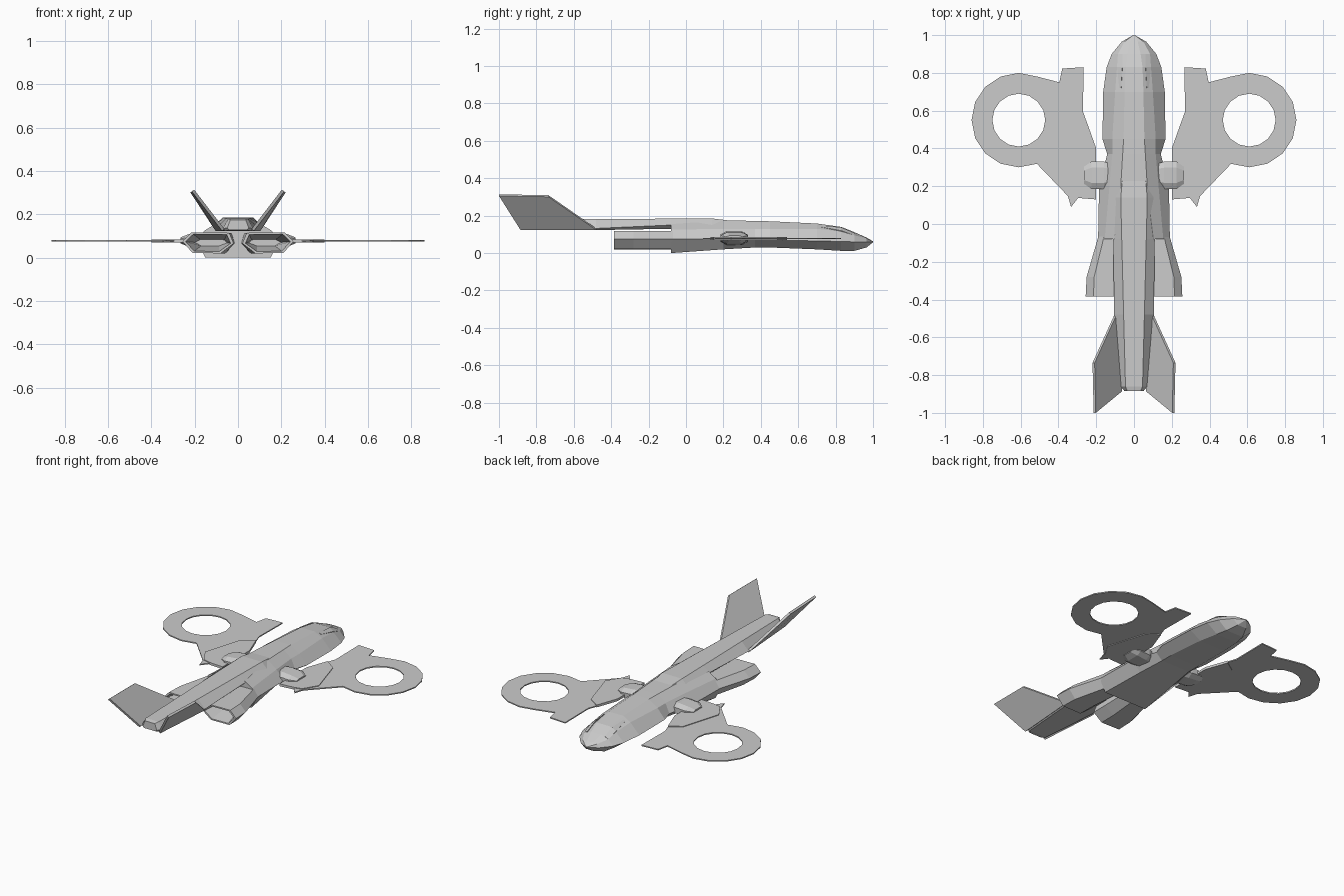
import bpy, bmesh, math
from mathutils import Vector

if "Cube" in bpy.data.objects:
    bpy.data.objects.remove(bpy.data.objects["Cube"])


def finish(name, bm, mirror=False):
    bmesh.ops.remove_doubles(bm, verts=bm.verts, dist=0.0005)
    bmesh.ops.recalc_face_normals(bm, faces=bm.faces)
    mesh = bpy.data.meshes.new(name)
    bm.to_mesh(mesh)
    bm.free()
    ob = bpy.data.objects.new(name, mesh)
    bpy.context.collection.objects.link(ob)
    if mirror:
        ob.modifiers.new("mirror", 'MIRROR').use_mirror_merge = False
    return ob


def loft(name, rings, mirror=False):
    """Skin closed rings of 3D points and cap both ends."""
    bm = bmesh.new()
    vs = [[bm.verts.new(p) for p in r] for r in rings]
    n = len(vs[0])
    for a, b in zip(vs, vs[1:]):
        for i in range(n):
            j = (i + 1) % n
            bm.faces.new((a[i], a[j], b[j], b[i]))
    bm.faces.new(vs[0])
    bm.faces.new(vs[-1])
    return finish(name, bm, mirror)


def section(y, *half):
    """Symmetric ring from half-profile (x, z), bottom to top."""
    return [(x, y, z) for x, z in half] + [(-x, y, z) for x, z in reversed(half)]


def extrude(name, polys, offset, mirror=True):
    bm = bmesh.new()
    for p in polys:
        bm.faces.new([bm.verts.new(v) for v in p])
    bmesh.ops.remove_doubles(bm, verts=bm.verts, dist=0.0005)
    g = bmesh.ops.extrude_face_region(bm, geom=bm.faces[:], use_keep_orig=True)
    verts = [v for v in g["geom"] if isinstance(v, bmesh.types.BMVert)]
    bmesh.ops.translate(bm, verts=verts, vec=offset)
    return finish(name, bm, mirror)


# Faceted main hull: bottom, side edge, shoulder, roof
loft("fuselage", [
    section(1.0, (.002, .058), (.004, .06), (.003, .062), (.002, .063)),
    section(.965, (.03, .03), (.065, .06), (.05, .08), (.02, .083)),
    section(.90, (.06, .012), (.118, .06), (.085, .095), (.035, .112)),
    section(.83, (.075, .012), (.145, .062), (.09, .115), (.045, .14)),
    section(.70, (.09, .02), (.163, .065), (.10, .13), (.05, .158)),
    section(.45, (.10, .03), (.167, .07), (.115, .13), (.055, .17)),
    section(.37, (.10, .03), (.142, .07), (.115, .13), (.06, .172)),
    section(.20, (.12, .02), (.185, .075), (.13, .13), (.07, .175)),
    section(-.08, (.15, 0), (.19, .075), (.155, .125), (.105, .155)),
])

# Canopy side windows: thin raised facets beside the nose
loft("canopy_window", [
    [(.085, .90, .095), (.06, .90, .108), (.06, .90, .10), (.08, .90, .09)],
    [(.09, .83, .12), (.062, .83, .138), (.06, .83, .12), (.085, .83, .11)],
    [(.078, .72, .14), (.068, .72, .148), (.066, .72, .14), (.076, .72, .135)],
], mirror=True)

# Long dorsal spine and tail boom
loft("tail_boom", [
    section(.25, (.09, .13), (.095, .14), (.06, .172)),
    section(.14, (.10, .13), (.11, .145), (.07, .185)),
    section(-.08, (.09, .13), (.11, .15), (.065, .184)),
    section(-.48, (.09, .123), (.105, .132), (.055, .182)),
    section(-.86, (.06, .124), (.07, .135), (.045, .18)),
    section(-.885, (.04, .128), (.05, .137), (.035, .175)),
])

# Flared hexagonal engine nozzles with a recessed throat
hexa = [(.04, .115), (.215, .117), (.256, .075), (.21, .022), (.08, .02), (.02, .066)]


def nozzle(y, sx, inset=1.0, flat=1.0):
    return [((.14 + (x - .14) * inset) * sx, y, .069 + (z - .069) * flat) for x, z in hexa]


loft("engine_nozzle", [
    nozzle(-.05, .72), nozzle(-.28, .98), nozzle(-.385, 1.0),
    nozzle(-.385, 1.0, .88, .82), nozzle(-.22, .9, .7, .3)], mirror=True)

# Flat wing: ring duct joined to a shaped root panel
cx, cy, z, N = .61, .55, .074, 16


def arc(r, i):
    a = math.pi / 2 + 2 * math.pi * i / N
    return (cx + r * math.cos(a), cy + r * math.sin(a), z)


duct = [[arc(.25, i), arc(.25, i + 1), arc(.14, i + 1), arc(.14, i)] for i in range(N)]
root = [(.497, .328), (.35, .148), (.333, .09), (.296, .138), (.2, .13),
        (.2, .40), (.27, .595), (.267, .83), (.38, .823), (.395, .75)]
panel = [arc(.25, i) for i in range(1, 8)] + [(x, y, z) for x, y in root[1:]]
extrude("wing", [duct, [panel]][0] + [panel], (0, 0, .007))

# Slightly thicker stepped plate at the wing root
plate = [(.2, .13), (.296, .138), (.345, .15), (.40, .24), (.325, .49), (.25, .54), (.2, .40)]
extrude("wing_root_plate", [[(x, y, .070) for x, y in plate]], (0, 0, .015))

# Faceted wing pivot pods
def pod(x, r, h):
    pts = [(-1, -.5), (-1, .5), (-.55, 1), (.55, 1), (1, .5), (1, -.5), (.55, -1), (-.55, -1)]
    return [(x, .258 + r * a, .08 + h * b) for a, b in pts]


loft("wing_pivot", [pod(.12, .06, .035), pod(.16, .073, .036), pod(.225, .073, .03),
                    pod(.265, .045, .014)], mirror=True)

# Outward-canted swept tail fins
fin = [Vector(p) for p in ((.098, -.48, .128), (.068, -.885, .128),
                           (.208, -1.0, .31), (.214, -.735, .305))]
side = Vector((.8, 0, -.6)) * .014
loft("tail_fin", [[p - side * .5 for p in fin], [p + side * .5 for p in fin]], mirror=True)
